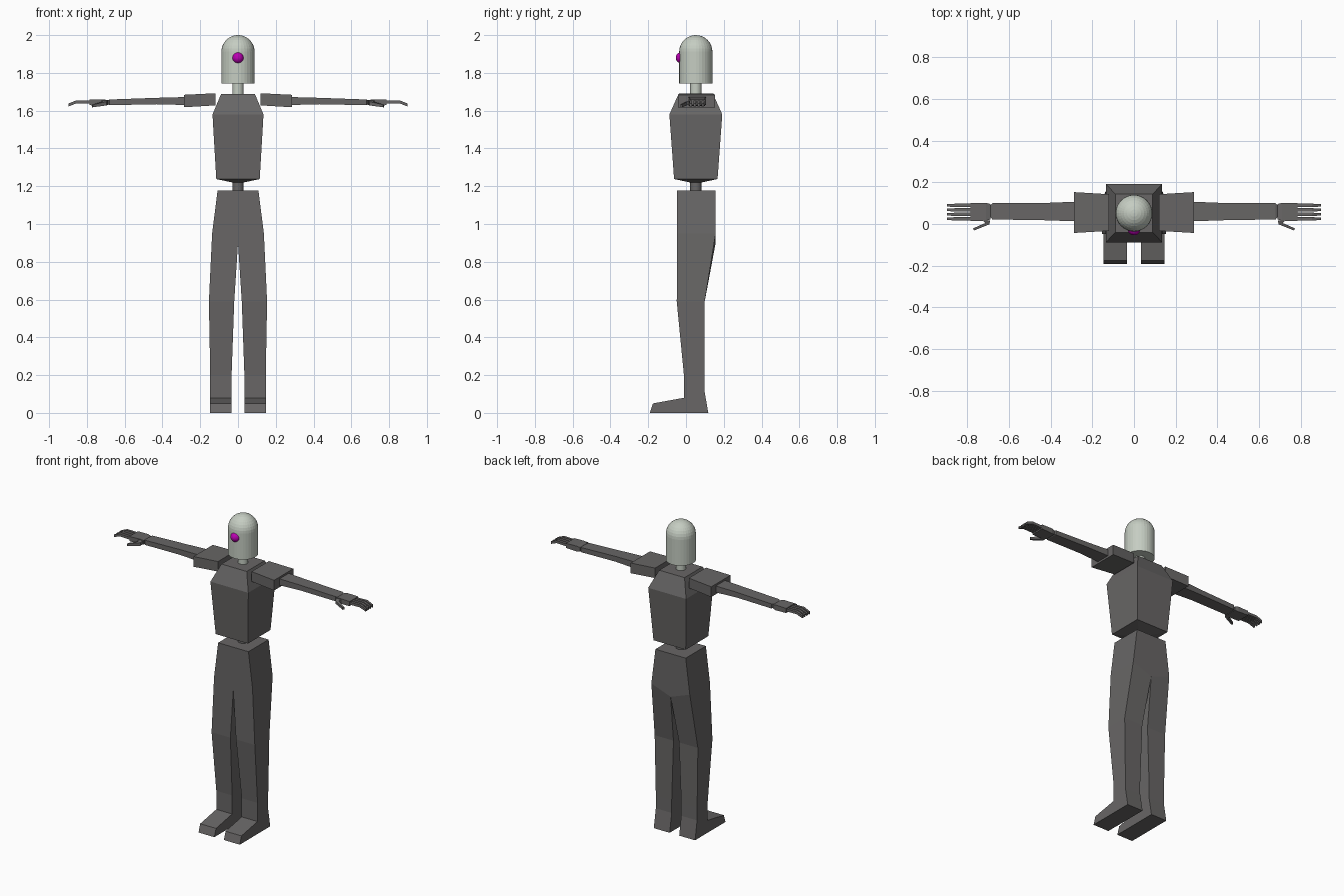
import bpy, bmesh, math
from mathutils import Matrix, Vector

if "Cube" in bpy.data.objects:
    bpy.data.objects.remove(bpy.data.objects["Cube"])


def material(name, rgb):
    m = bpy.data.materials.new(name)
    m.diffuse_color = (*rgb, 1)
    m.use_nodes = True
    m.node_tree.nodes["Principled BSDF"].inputs["Base Color"].default_value = m.diffuse_color
    return m


GREY = material("dark grey", (0.138, 0.133, 0.132))
PALE = material("pale green grey", (0.56, 0.61, 0.54))
MAGENTA = material("magenta", (0.50, 0.0, 0.45))
CY = 0.052  # body centre line in y


def finish(name, bm, mat, mirror=False):
    bmesh.ops.recalc_face_normals(bm, faces=bm.faces)
    me = bpy.data.meshes.new(name)
    bm.to_mesh(me)
    bm.free()
    me.materials.append(mat)
    ob = bpy.data.objects.new(name, me)
    bpy.context.collection.objects.link(ob)
    if mirror:
        ob.modifiers.new("mirror", 'MIRROR')
    return ob


def loft(name, rings, mat=GREY, mirror=False):
    """Skin a list of equal-length point rings and cap both ends."""
    bm = bmesh.new()
    vs = [[bm.verts.new(p) for p in r] for r in rings]
    n = len(vs[0])
    for a, b in zip(vs, vs[1:]):
        for i in range(n):
            q = [a[i], a[(i + 1) % n], b[(i + 1) % n], b[i]]
            if mirror and all(abs(v.co.x) < 1e-5 for v in q):
                continue  # open seam on the mirror plane
            bm.faces.new(q)
    bm.faces.new(vs[0])
    bm.faces.new(vs[-1])
    return finish(name, bm, mat, mirror)


def flat_ring(x0, x1, y0, y1, zin, zout=None):
    zout = zin if zout is None else zout
    return [(x0, y0, zin), (x1, y0, zout), (x1, y1, zout), (x0, y1, zin)]


def side_ring(x, y0, y1, z0, z1):
    return [(x, y0, z0), (x, y1, z0), (x, y1, z1), (x, y0, z1)]


def tube(name, r, z0, z1, mat):
    bm = bmesh.new()
    bmesh.ops.create_cone(bm, cap_ends=True, segments=32, radius1=r, radius2=r, depth=z1 - z0,
                          matrix=Matrix.Translation((0, CY, (z0 + z1) / 2)))
    return finish(name, bm, mat)


# Head: cylinder with a half-sphere dome, lathed
R, ZD = 0.088, 1.912
prof = [(R, 1.745)] + [(R * math.cos(t * math.pi / 16), ZD + R * math.sin(t * math.pi / 16))
                       for t in range(8)]
N = 32
bm = bmesh.new()
rows = [[bm.verts.new((r * math.cos(2 * math.pi * i / N), CY + r * math.sin(2 * math.pi * i / N), z))
         for i in range(N)] for r, z in prof]
for a, b in zip(rows, rows[1:]):
    for i in range(N):
        bm.faces.new((a[i], a[(i + 1) % N], b[(i + 1) % N], b[i]))
tip = bm.verts.new((0, CY, ZD + R))
for i in range(N):
    bm.faces.new((rows[-1][i], rows[-1][(i + 1) % N], tip))
bm.faces.new(rows[0])
finish("head", bm, PALE)

# Eye
bm = bmesh.new()
bmesh.ops.create_uvsphere(bm, u_segments=32, v_segments=16, radius=0.03,
                          matrix=Matrix.Translation((0, -0.024, 1.88)))
finish("eye", bm, MAGENTA)

# Neck and spine
tube("neck", 0.03, 1.68, 1.75, PALE)
tube("spine", 0.03, 1.17, 1.24, GREY)

# Torso
loft("torso", [flat_ring(-w, w, CY - d, CY + d, z) for w, d, z in
               ((0.03, 0.03, 1.22), (0.115, 0.115, 1.238), (0.135, 0.14, 1.58), (0.09, 0.092, 1.687))])

# Hips and legs
loft("hips_and_legs", [
    flat_ring(0, 0.108, -0.048, 0.157, 1.178),
    flat_ring(0, 0.137, -0.048, 0.157, 0.90, 0.95),
    flat_ring(0.02, 0.154, -0.049, 0.099, 0.59),
    flat_ring(0.034, 0.147, -0.011, 0.097, 0.20)], mirror=True)

# Feet: side profile (y, z) extruded across x
foot = [(-0.011, 0.20), (0.097, 0.20), (0.097, 0.12), (0.118, 0), (-0.192, 0), (-0.175, 0.05), (-0.011, 0.08)]
loft("feet", [[(x, y, z) for y, z in foot] for x in (0.034, 0.147)], mirror=True)

# Shoulder blocks
loft("shoulders", [side_ring(0.12, -0.033, 0.143, 1.628, 1.692),
                   side_ring(0.287, -0.043, 0.153, 1.618, 1.684)], mirror=True)

# Arms
loft("arms", [side_ring(0.28, 0.013, 0.107, 1.630, 1.672),
              side_ring(0.43, 0.018, 0.101, 1.634, 1.668),
              side_ring(0.68, 0.022, 0.100, 1.629, 1.659),
              side_ring(0.69, 0.034, 0.088, 1.634, 1.654)], mirror=True)

# Hands: palm, four bent fingers and a thumb
loft("palms", [side_ring(0.688, 0.022, 0.096, 1.630, 1.655),
               side_ring(0.71, 0.016, 0.101, 1.626, 1.660),
               side_ring(0.785, 0.014, 0.102, 1.629, 1.658)], mirror=True)
for k in range(4):
    y = 0.025 + 0.0215 * k
    loft("finger_%d" % (k + 1), [side_ring(x, y - h, y + h, z - 0.008, z + 0.008) for x, h, z in
                                 ((0.78, 0.008, 1.645), (0.855, 0.008, 1.647), (0.897, 0.006, 1.630))],
         mirror=True)
loft("thumb", [[(0.69, 0.018, z0), (0.725, 0.018, z0), (0.725, 0.018, z1), (0.69, 0.018, z1)]
               if s == 0 else
               [(0.695, -0.005 + 0.003, z0), (0.715, 0.004, z0), (0.715, 0.004, z1), (0.695, -0.002, z1)]
               if s == 1 else
               [(0.768, -0.031, z0), (0.773, -0.021, z0), (0.773, -0.021, z1), (0.768, -0.031, z1)]
               for s, z0, z1 in ((0, 1.632, 1.654), (1, 1.628, 1.648), (2, 1.618, 1.632))], mirror=True)
